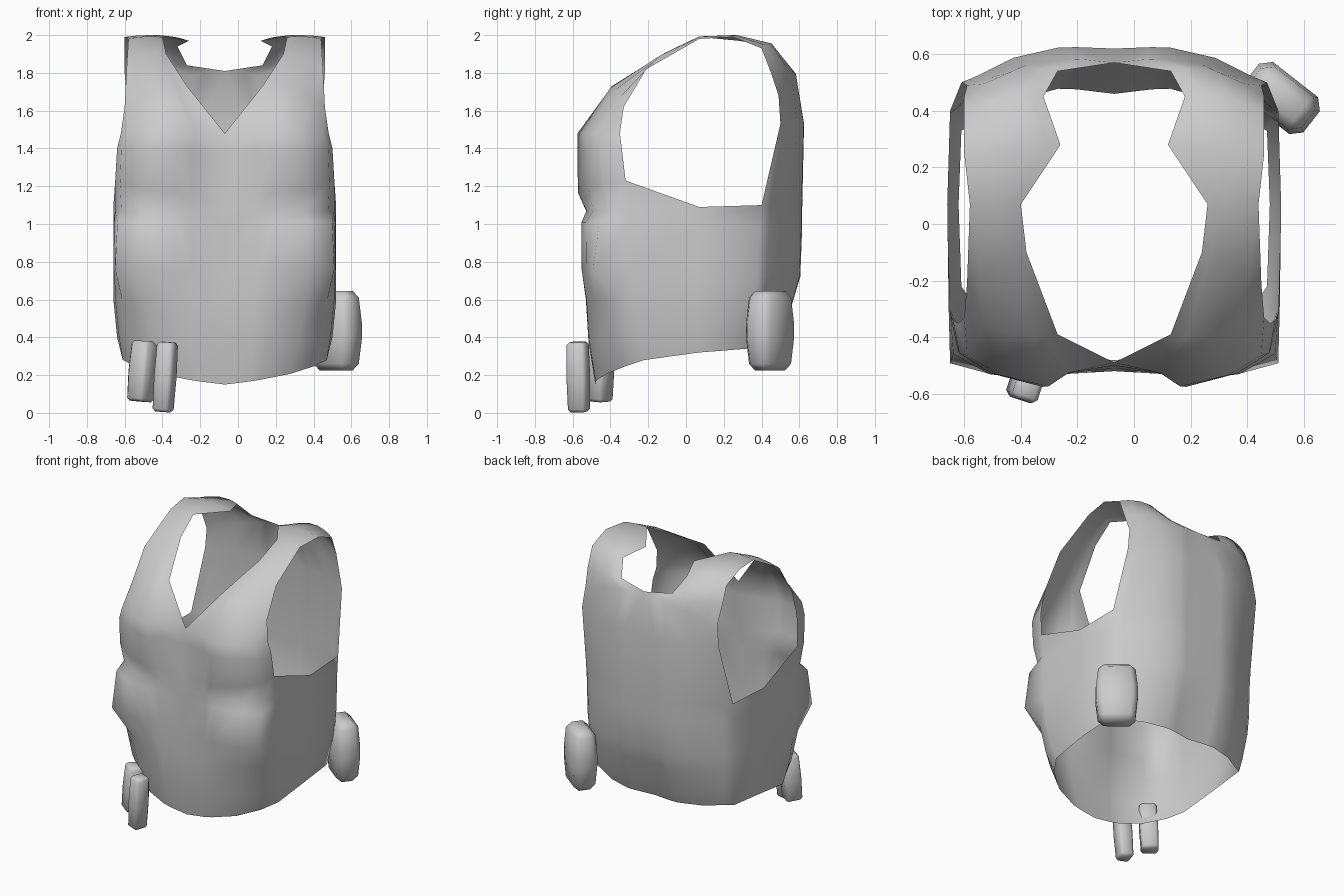
import bpy, bmesh, math
from mathutils import Vector

if "Cube" in bpy.data.objects:
    bpy.data.objects.remove(bpy.data.objects["Cube"])

CX = -0.07                                # vest centre line
T = [0, 0.17, 0.26, 0.52, 0.8, 1]         # column spacing, centre/neck -> side/armhole
POCKET = (.025, .04, .10)                 # outward swell of columns 2-4
POCKET_TOP = (.025, .04, .06)
CHEST = (.04, .012, .02)
CORNER = (0, .025, .045)                  # flattens the back corners
NONE = (0, 0, 0)


def row(a, c, b, push=NONE):
    """Curved row of points; push moves columns 2-4 forward."""
    a, c, b = Vector(a), Vector(c), Vector(b)
    pts = [a * (1 - t) ** 2 + c * 2 * t * (1 - t) + b * t * t for t in T]
    for j, k in zip((2, 3, 4), push):
        pts[j].y -= k
    pts[4].x += push[2] * 0.2
    return pts


def body_row(z0, z1, yc, cx, cy, ex, ey, push=NONE):
    return row((0, yc, z0), (cx, cy, (2 * z0 + z1) / 3), (ex, ey, z1), push)


# Front panel, hem to base of the V neck
front = [body_row(*r) for r in (
    (.15, .28, -.48, .40, -.50, .54, -.22),
    (.38, .40, -.51, .48, -.56, .56, -.25),
    (.60, .60, -.52, .54, -.58, .58, -.28),
    (.76, .76, -.52, .58, -.58, .585, -.29, POCKET),
    (1.01, 1.01, -.52, .57, -.58, .585, -.30, POCKET_TOP),
    (1.07, 1.07, -.52, .55, -.575, .58, -.31),
    (1.15, 1.23, -.51, .56, -.60, .58, -.32, CHEST),
    (1.38, 1.40, -.50, .56, -.62, .57, -.34, CHEST),
    (1.48, 1.48, -.49, .51, -.63, .55, -.35, CHEST))]

# Shoulder strap, front to back: neck edge, middle, armhole edge
strap = [row(*r) for r in (
    ((.20, -.39, 1.73), (.36, -.42, 1.73), (.53, -.33, 1.62)),
    ((.31, -.10, 1.90), (.40, -.11, 1.93), (.52, -.21, 1.82)),
    ((.33, .07, 1.99), (.42, .07, 2.00), (.51, .07, 1.98)),
    ((.19, .28, 1.97), (.33, .27, 2.02), (.53, .25, 1.99)),
    ((.25, .45, 1.94), (.38, .47, 1.98), (.53, .40, 1.93)),
    ((.20, .54, 1.84), (.36, .58, 1.83), (.53, .45, 1.80)))]

# Back panel, neckline to hem
back = [body_row(*r) for r in (
    (1.81, 1.68, .57, .34, .62, .52, .49, (0, .01, .02)),
    (1.53, 1.53, .62, .42, .65, .54, .50, (0, .015, .03)),
    (1.08, 1.10, .61, .44, .65, .58, .40, CORNER),
    (.98, .98, .61, .44, .65, .58, .39, CORNER),
    (.72, .72, .60, .44, .64, .58, .38, CORNER),
    (.60, .60, .56, .44, .61, .575, .37, CORNER),
    (.42, .42, .50, .43, .57, .55, .35, CORNER),
    (.32, .34, .46, .42, .53, .54, .33, CORNER))]

# Vest half shell with side panel, mirrored
bm = bmesh.new()
rows = [[bm.verts.new(p) for p in r] for r in front + strap + back]
for r, s in zip(rows, rows[1:]):
    for j in range(5):
        bm.faces.new((r[j], r[j + 1], s[j + 1], s[j]))
N = 6
fe = [rows[i][5] for i in range(N)]
be = [rows[-1 - i][5] for i in range(N)]
mid = [bm.verts.new(((.55, .57, .59, .59, .59, .59)[i], .07,
                     .32 if i == 0 else 1.09 if i == N - 1 else fe[i].co.z)) for i in range(N)]
for i in range(N - 1):
    bm.faces.new((fe[i], mid[i], mid[i + 1], fe[i + 1]))
    bm.faces.new((mid[i], be[i], be[i + 1], mid[i + 1]))
bm.faces.new((fe[N - 1], mid[N - 1], rows[N][5]))
bmesh.ops.recalc_face_normals(bm, faces=bm.faces)
probe = min(bm.faces, key=lambda f: f.calc_center_median().y)
if probe.normal.y > 0:
    bmesh.ops.reverse_faces(bm, faces=bm.faces)
me = bpy.data.meshes.new("vest_shell")
bm.to_mesh(me)
bm.free()
me.polygons.foreach_set("use_smooth", [True] * len(me.polygons))
vest = bpy.data.objects.new("vest_shell", me)
vest.location.x = CX
bpy.context.collection.objects.link(vest)
m = vest.modifiers.new("mirror", 'MIRROR')
m.use_clip = True


def pouch(name, loc, size, rot, taper, bevel):
    """Rounded box with a waist loop, tapered at both ends."""
    bm = bmesh.new()
    bmesh.ops.create_cube(bm, size=1)
    bmesh.ops.scale(bm, vec=size, verts=bm.verts)
    bmesh.ops.subdivide_edges(bm, edges=[e for e in bm.edges
                              if abs(e.verts[0].co.z - e.verts[1].co.z) > .1], cuts=1)
    for v in bm.verts:
        if abs(v.co.z) > .01:
            v.co.x *= taper
            v.co.y *= taper
    bmesh.ops.bevel(bm, geom=bm.edges[:], offset=bevel, segments=1, affect='EDGES')
    me = bpy.data.meshes.new(name)
    bm.to_mesh(me)
    bm.free()
    ob = bpy.data.objects.new(name, me)
    ob.location = loc
    ob.rotation_euler = [math.radians(a) for a in rot]
    bpy.context.collection.objects.link(ob)
    me.polygons.foreach_set("use_smooth", [True] * len(me.polygons))


# Hip pouch at the back right, two slim pouches at the front
pouch("hip_pouch", (.52, .445, .435), (.28, .17, .42), (0, 0, -38), .84, .035)
pouch("slim_pouch_inner", (-.385, -.57, .19), (.10, .11, .37), (0, 4, -18), .93, .015)
pouch("slim_pouch_outer", (-.505, -.455, .22), (.12, .12, .32), (-4, 3, -38), .93, .015)
